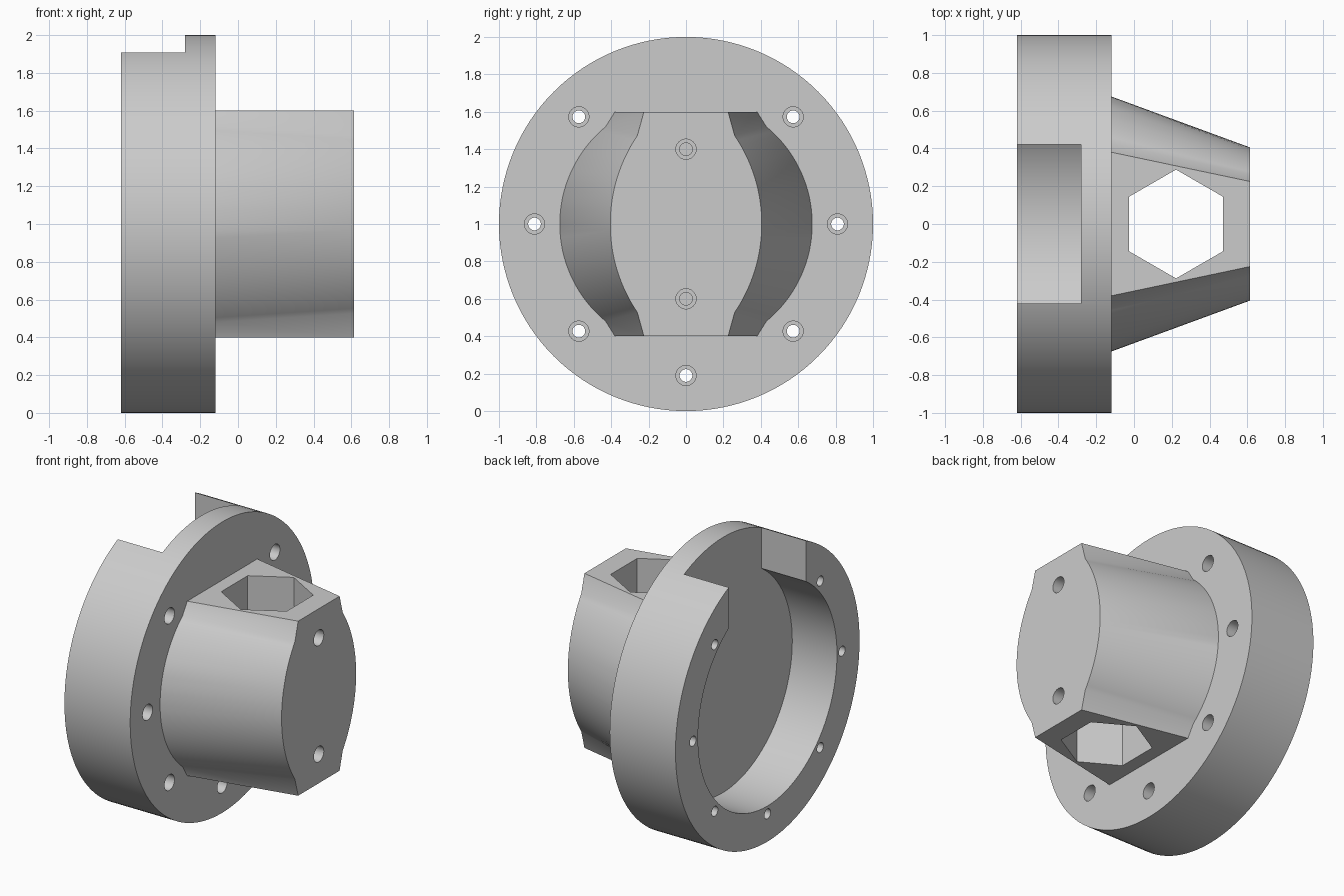
import bpy, bmesh, math
from mathutils import Matrix, Vector

if "Cube" in bpy.data.objects:
    bpy.data.objects.remove(bpy.data.objects["Cube"])

ZC = 1.0                      # height of the main axis
X0, X1, X2 = -0.62, -0.12, 0.615   # flange back, flange front, hub end

grey = bpy.data.materials.new("grey")
grey.diffuse_color = (0.6, 0.6, 0.6, 1)
grey.use_nodes = True
grey.node_tree.nodes["Principled BSDF"].inputs["Base Color"].default_value = grey.diffuse_color


def make(name, bm):
    bmesh.ops.recalc_face_normals(bm, faces=bm.faces[:])
    me = bpy.data.meshes.new(name)
    bm.to_mesh(me)
    bm.free()
    me.materials.append(grey)
    ob = bpy.data.objects.new(name, me)
    bpy.context.collection.objects.link(ob)
    return ob


def rod(name, r, xa, xb, y=0.0, z=ZC, n=96):
    """Cylinder along x."""
    bm = bmesh.new()
    m = Matrix.Translation(((xa + xb) / 2, y, z)) @ Matrix.Rotation(math.pi / 2, 4, 'Y')
    bmesh.ops.create_cone(bm, cap_ends=True, segments=n, radius1=r, radius2=r,
                          depth=xb - xa, matrix=m)
    return make(name, bm)


def combine(target, other, op):
    """Apply a boolean and remove the tool."""
    mod = target.modifiers.new("bool", 'BOOLEAN')
    mod.operation, mod.object, mod.solver = op, other, 'EXACT'
    bpy.context.view_layer.objects.active = target
    bpy.ops.object.modifier_apply(modifier=mod.name)
    bpy.data.objects.remove(other, do_unlink=True)


def profile(flat_y, kink, side, n=32):
    """Closed hub section: flat top and bottom, chamfer, round sides."""
    ky, kz = kink
    sag = side - ky
    r = (kz * kz + sag * sag) / (2 * sag)
    a = math.asin(kz / r)
    half = [(flat_y, 0.6)]
    for i in range(n + 1):
        t = a * (1 - 2 * i / n)
        half.append((side - r + r * math.cos(t), r * math.sin(t)))
    half.append((flat_y, -0.6))
    return half + [(-y, -z) for y, z in half]


# Flange with round pocket and top notch
flange = rod("flange_and_hub", 1.0, X0, X1, n=128)
combine(flange, rod("pocket", 0.755, X0 - 0.1, -0.28), 'DIFFERENCE')
bm = bmesh.new()
bmesh.ops.create_cube(bm, size=1, matrix=Matrix.Translation((-0.53, 0, 1.65))
                      @ Matrix.Diagonal((0.5, 0.84, 1.2, 1)))
combine(flange, make("notch", bm), 'DIFFERENCE')

# Tapered hub lofted between two sections
base = profile(0.38, (0.43, 0.52), 0.675)
tip = profile(0.225, (0.26, 0.473), 0.405)
bm = bmesh.new()
rings = [[bm.verts.new((x, y, z + ZC)) for y, z in sec]
         for x, sec in ((-0.2, base), (X1, base), (X2, tip))]
n = len(base)
for ra, rb in zip(rings, rings[1:]):
    for i in range(n):
        j = (i + 1) % n
        bm.faces.new((ra[i], ra[j], rb[j], rb[i]))
bm.faces.new(rings[0])
bm.faces.new(rings[-1])
combine(flange, make("hub", bm), 'UNION')

# Vertical hexagonal passage through the hub
bm = bmesh.new()
bmesh.ops.create_cone(bm, cap_ends=True, segments=6, radius1=0.288, radius2=0.288, depth=1.6,
                      matrix=Matrix.Translation((0.2225, 0, ZC)) @ Matrix.Rotation(math.pi / 2, 4, 'Z'))
hexagon = make("hexagon", bm)
xs = [v.co.x for v in hexagon.data.vertices]
if max(xs) - min(xs) > 0.55:          # keep the flats facing along x
    hexagon.data.transform(Matrix.Translation((0.2225, 0, 0)) @ Matrix.Rotation(math.pi / 6, 4, 'Z')
                           @ Matrix.Translation((-0.2225, 0, 0)))
combine(flange, hexagon, 'DIFFERENCE')

# Stepped bolt holes round the flange, none at the notch
for k in range(7):
    a = math.radians(-225 + 45 * k + 0) if k < 7 else 0
    y, z = 0.81 * math.cos(a), ZC + 0.81 * math.sin(a)
    combine(flange, rod("bolt_hole", 0.034, X0 - 0.1, X1 + 0.1, y, z, 24), 'DIFFERENCE')
    combine(flange, rod("bolt_recess", 0.054, X1 - 0.1, X1 + 0.1, y, z, 24), 'DIFFERENCE')

# Two stepped screw holes in the hub end
for z in (0.6, 1.4):
    combine(flange, rod("screw_hole", 0.034, 0.3, X2 + 0.1, 0, z, 24), 'DIFFERENCE')
    combine(flange, rod("screw_recess", 0.054, X2 - 0.08, X2 + 0.1, 0, z, 24), 'DIFFERENCE')

# Smooth round walls, sharp edges kept
bpy.ops.object.select_all(action='DESELECT')
flange.select_set(True)
bpy.context.view_layer.objects.active = flange
bpy.ops.object.shade_smooth_by_angle(angle=math.radians(25))
